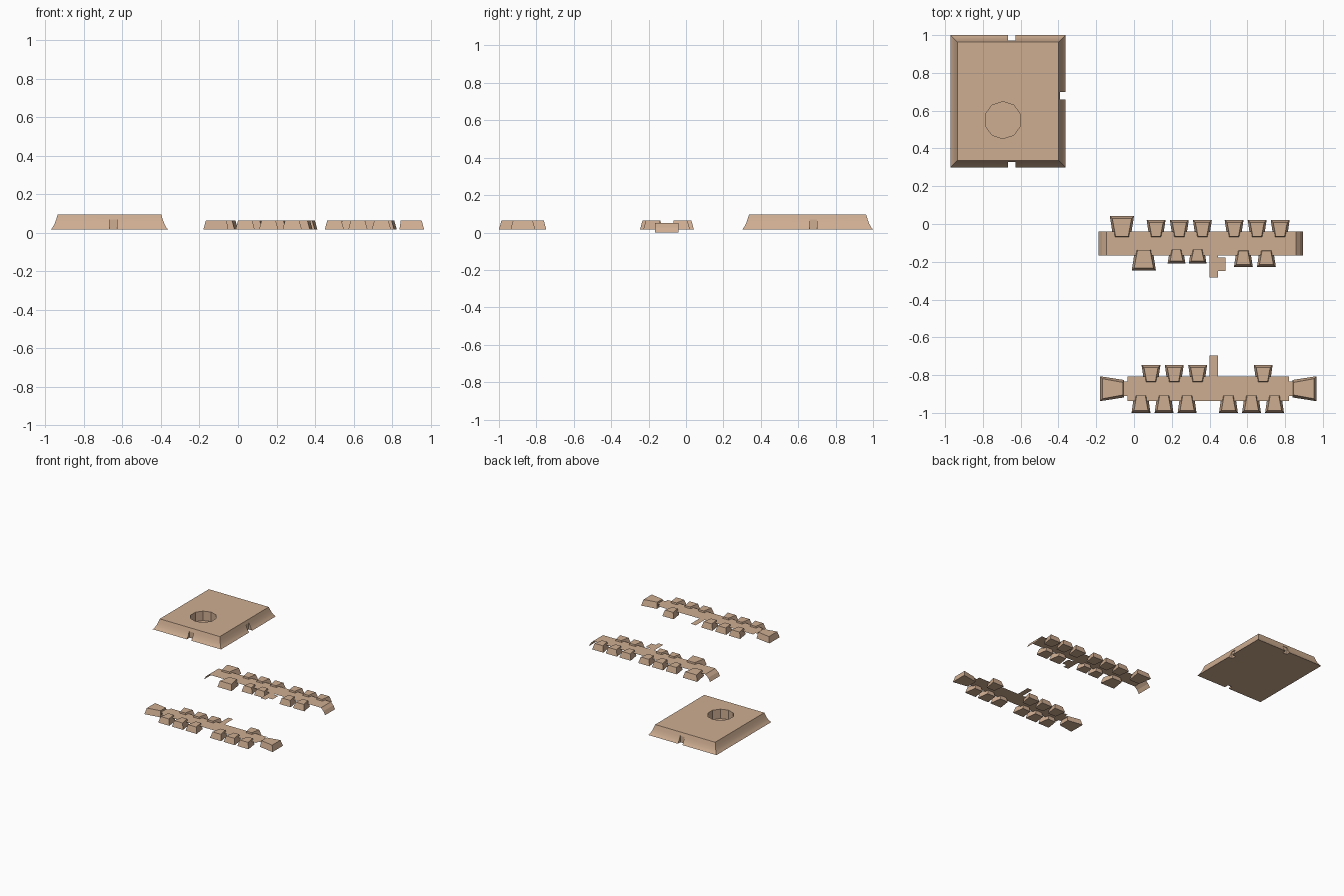
import bpy, bmesh, math
from mathutils import Vector

if "Cube" in bpy.data.objects:
    bpy.data.objects.remove(bpy.data.objects["Cube"])

tan = bpy.data.materials.new("tan")
tan.diffuse_color = (0.62, 0.42, 0.285, 1)
tan.use_nodes = True
tan.node_tree.nodes["Principled BSDF"].inputs["Base Color"].default_value = tan.diffuse_color


def make(name, bm, closed=True):
    if closed:
        bmesh.ops.recalc_face_normals(bm, faces=bm.faces)
    me = bpy.data.meshes.new(name)
    bm.to_mesh(me)
    bm.free()
    ob = bpy.data.objects.new(name, me)
    bpy.context.collection.objects.link(ob)
    me.materials.append(tan)
    return ob


def loft(bm, rings):
    """Closed solid through rings of points."""
    vs = [[bm.verts.new(p) for p in r] for r in rings]
    n = len(vs[0])
    for a, b in zip(vs, vs[1:]):
        for i in range(n):
            bm.faces.new((a[i], a[(i + 1) % n], b[(i + 1) % n], b[i]))
    bm.faces.new(vs[0][::-1])
    bm.faces.new(vs[-1])


def rect(x0, x1, y0, y1, z):
    return [(x0, y0, z), (x1, y0, z), (x1, y1, z), (x0, y1, z)]


# Slab with a concave sloping edge
bm = bmesh.new()
loft(bm, [rect(-0.972 + d, -0.362 - d, 0.30 + d, 1.0 - d, z)
          for d, z in ((0, 0.016), (0.010, 0.028), (0.020, 0.046), (0.029, 0.070), (0.037, 0.096))])
slab = make("slab", bm)

# Edge notches and the round socket cut out of the slab
cuts = [[rect(-0.667, -0.627, 0.25, 0.336, z) for z in (-0.05, 0.07)],
        [rect(-0.667, -0.627, 0.968, 1.05, z) for z in (-0.05, 0.07)],
        [rect(-0.396, -0.30, 0.66, 0.70, z) for z in (-0.05, 0.07)],
        [[(-0.694 + 0.098 * math.sin(math.tau * i / 10), 0.55 + 0.098 * math.cos(math.tau * i / 10), z)
          for i in range(10)] for z in (0.02, 0.2)]]
for rings in cuts:
    bm = bmesh.new()
    loft(bm, rings)
    cutter = make("cutter", bm)
    mod = slab.modifiers.new("cut", 'BOOLEAN')
    mod.object = cutter
    mod.solver = 'EXACT'
    bpy.context.view_layer.objects.active = slab
    bpy.ops.object.modifier_apply(modifier=mod.name)
    bpy.data.objects.remove(cutter)
for o in bpy.context.selected_objects:
    o.select_set(False)
slab.select_set(True)
bpy.ops.object.shade_smooth_by_angle(angle=math.radians(25))


def block(name, inner, outer, w_in, w_out):
    """Tapered block, wider at its outer end, leaning inwards to the top."""
    a, b = Vector(inner), Vector(outer)
    u = (b - a).normalized()
    v = Vector((-u.y, u.x))

    def ring(d, di, z):
        pts = [a + u * di - v * (w_in - d), b - u * d - v * (w_out - d),
               b - u * d + v * (w_out - d), a + u * di + v * (w_in - d)]
        return [(p.x, p.y, z) for p in pts]
    bm = bmesh.new()
    loft(bm, [ring(0, 0, 0.016), ring(0.013, 0.006, 0.063)])
    return make(name, bm)


def row(name, xs, y_in, y_out, w):
    for i, x in enumerate(xs):
        block(f"{name}_{i + 1}", (x, y_in), (x, y_out), w * 0.72, w)


def sheet(name, profile, y0, y1):
    """Thin strip following an (x, z) profile."""
    bm = bmesh.new()
    vs = [(bm.verts.new((x, y0, z)), bm.verts.new((x, y1, z))) for x, z in profile]
    for a, b in zip(vs, vs[1:]):
        bm.faces.new((a[0], b[0], b[1], a[1]))
    return make(name, bm, False)


Z = 0.05
# Back strip with down-turned ends and a hooked tab
sheet("back_strip", [(-0.187, 0), (-0.170, 0.028), (-0.145, Z), (0.858, Z), (0.880, 0.028), (0.895, 0)],
      -0.167, -0.040)
sheet("back_strip_tab", [(0.40, Z), (0.445, Z)], -0.283, -0.167)
sheet("back_strip_hook", [(0.445, Z), (0.485, Z)], -0.25, -0.178)
row("back_strip_end_block", [-0.064], -0.072, 0.042, 0.064)
row("back_strip_rear_block", [0.117, 0.240, 0.362, 0.530, 0.652, 0.774], -0.072, 0.021, 0.050)
row("back_strip_front_end_block", [0.052], -0.132, -0.246, 0.064)
row("back_strip_front_block", [0.225, 0.337], -0.130, -0.209, 0.047)
row("back_strip_front_right_block", [0.579, 0.701], -0.136, -0.228, 0.050)

# Front strip with a straight tab and a block at each end
sheet("front_strip", [(-0.035, Z), (0.820, Z)], -0.937, -0.807)
sheet("front_strip_tab", [(0.40, Z), (0.445, Z)], -0.807, -0.696)
sheet("front_strip_left_link", [(-0.06, Z), (-0.035, Z)], -0.91, -0.835)
sheet("front_strip_right_link", [(0.820, Z), (0.845, Z)], -0.91, -0.835)
block("front_strip_left_block", (-0.052, -0.872), (-0.180, -0.872), 0.046, 0.066)
block("front_strip_right_block", (0.838, -0.872), (0.966, -0.872), 0.046, 0.066)
row("front_strip_rear_block", [0.090, 0.213, 0.337, 0.684], -0.840, -0.747, 0.050)
row("front_strip_front_block", [0.037, 0.159, 0.281, 0.500, 0.622, 0.744], -0.903, -1.0, 0.050)
